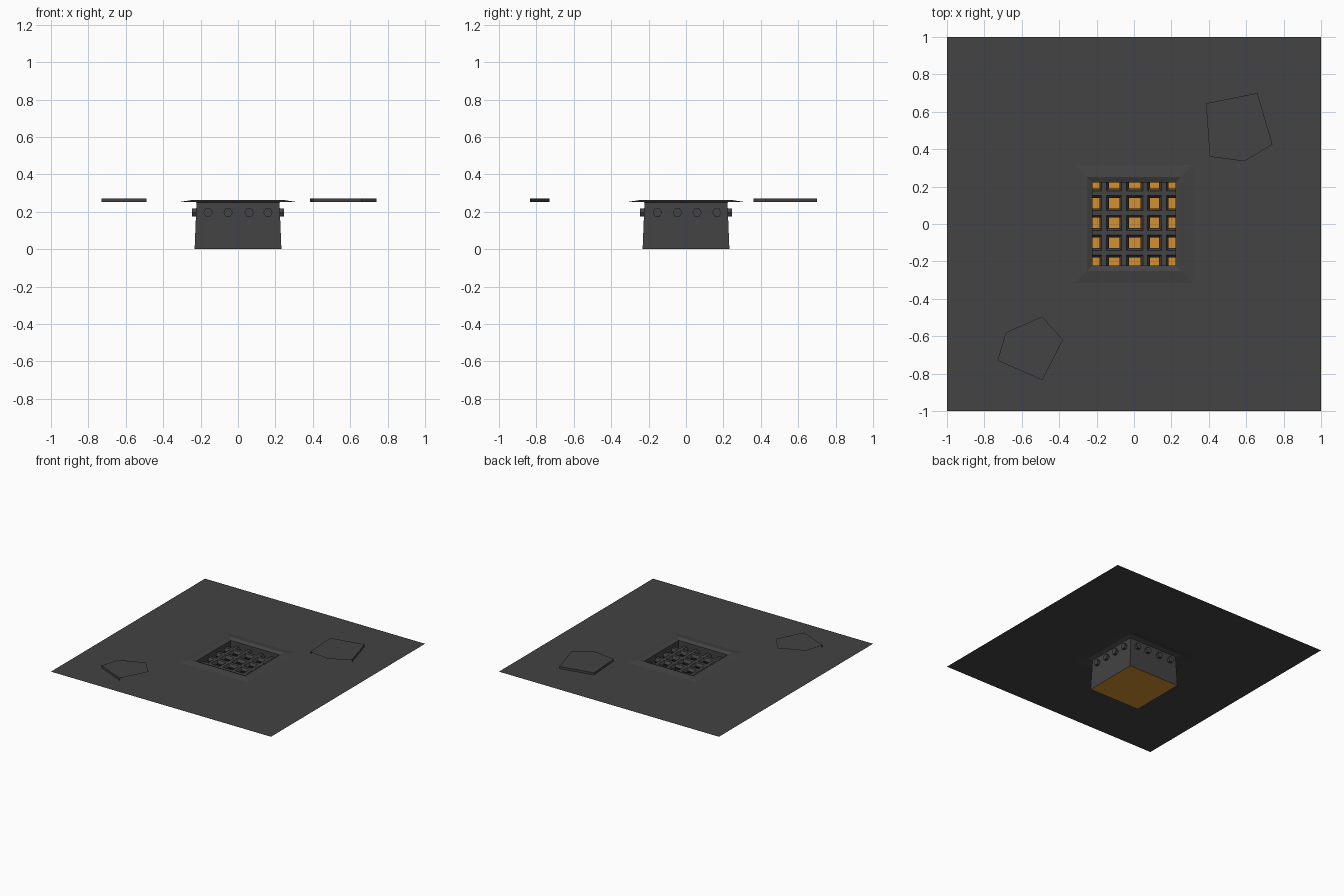
import bpy, math
from mathutils import Matrix

if "Cube" in bpy.data.objects:
    bpy.data.objects.remove(bpy.data.objects["Cube"])


def material(name, rgb):
    m = bpy.data.materials.new(name)
    m.diffuse_color = (*rgb, 1)
    m.use_nodes = True
    m.node_tree.nodes["Principled BSDF"].inputs["Base Color"].default_value = m.diffuse_color
    return m


STONE = material("dark stone", (0.056, 0.056, 0.056))
GLOW = material("orange glow", (0.66, 0.28, 0.028))


def make(name, verts, faces, mat):
    me = bpy.data.meshes.new(name)
    me.from_pydata(verts, [], faces)
    me.materials.append(mat)
    ob = bpy.data.objects.new(name, me)
    bpy.context.collection.objects.link(ob)
    return ob


def square_rings(name, profile, mat):
    """Bridge concentric squares given as (half width, height), outside in."""
    verts, faces = [], []
    for r, z in profile:
        verts += [(-r, -r, z), (r, -r, z), (r, r, z), (-r, r, z)]
    for k in range(len(profile) - 1):
        for i in range(4):
            a, b = k * 4 + i, k * 4 + (i + 1) % 4
            faces.append((a, b, b + 4, a + 4))
    return make(name, verts, faces, mat)


# Floor sheet with square opening, raised rim and pit walls
square_rings("floor", [(1, 0.252), (0.315, 0.252)], STONE)
square_rings("pit_rim", [(0.315, 0.252), (0.25, 0.262), (0.222, 0.25)], STONE)
square_rings("pit_walls", [(0.222, 0.25), (0.232, 0)], STONE)

# Glowing pit bottom
h = 0.232
make("pit_bottom", [(-h, -h, 0), (h, -h, 0), (h, h, 0), (-h, h, 0)],
     [(0, 1, 2, 3)], GLOW)


# Hexagonal grate bars, flat side up
def bar(name, offset, along_x):
    n, r, half, z = 6, 0.025, 0.247, 0.196
    verts, faces = [], [tuple(range(n - 1, -1, -1)), tuple(range(n, 2 * n))]
    for end in (half, -half):
        for i in range(n):
            a = i * math.tau / n
            verts.append((offset + r * math.cos(a), end, z + r * math.sin(a)))
    for i in range(n):
        j = (i + 1) % n
        faces.append((i, j, j + n, i + n))
    ob = make(name, verts, faces, STONE)
    if along_x:
        ob.data.transform(Matrix.Rotation(math.pi / 2, 4, 'Z'))


for i, x in enumerate((-0.16, -0.053, 0.06, 0.16)):
    bar(f"grate_bar_lengthwise_{i}", x, False)
for i, y in enumerate((-0.153, -0.046, 0.059, 0.165)):
    bar(f"grate_bar_crosswise_{i}", y, True)


# Thin raised paving slabs, with only their lifted edges closed
def slab(name, outline, sides):
    n = len(outline)
    verts = [(x, y, 0.271) for x, y in outline] + [(x, y, 0.253) for x, y in outline]
    faces = [tuple(range(n))]
    faces += [(i, i + n, (i + 1) % n + n, (i + 1) % n) for i in sides]
    make(name, verts, faces, STONE)


slab("slab_front_left", [(-0.73, -0.73), (-0.49, -0.835), (-0.38, -0.62),
                         (-0.49, -0.495), (-0.685, -0.58)], [0])
slab("slab_back_right", [(0.405, 0.36), (0.59, 0.335), (0.74, 0.425),
                         (0.66, 0.70), (0.385, 0.645)], [2, 3, 4])
